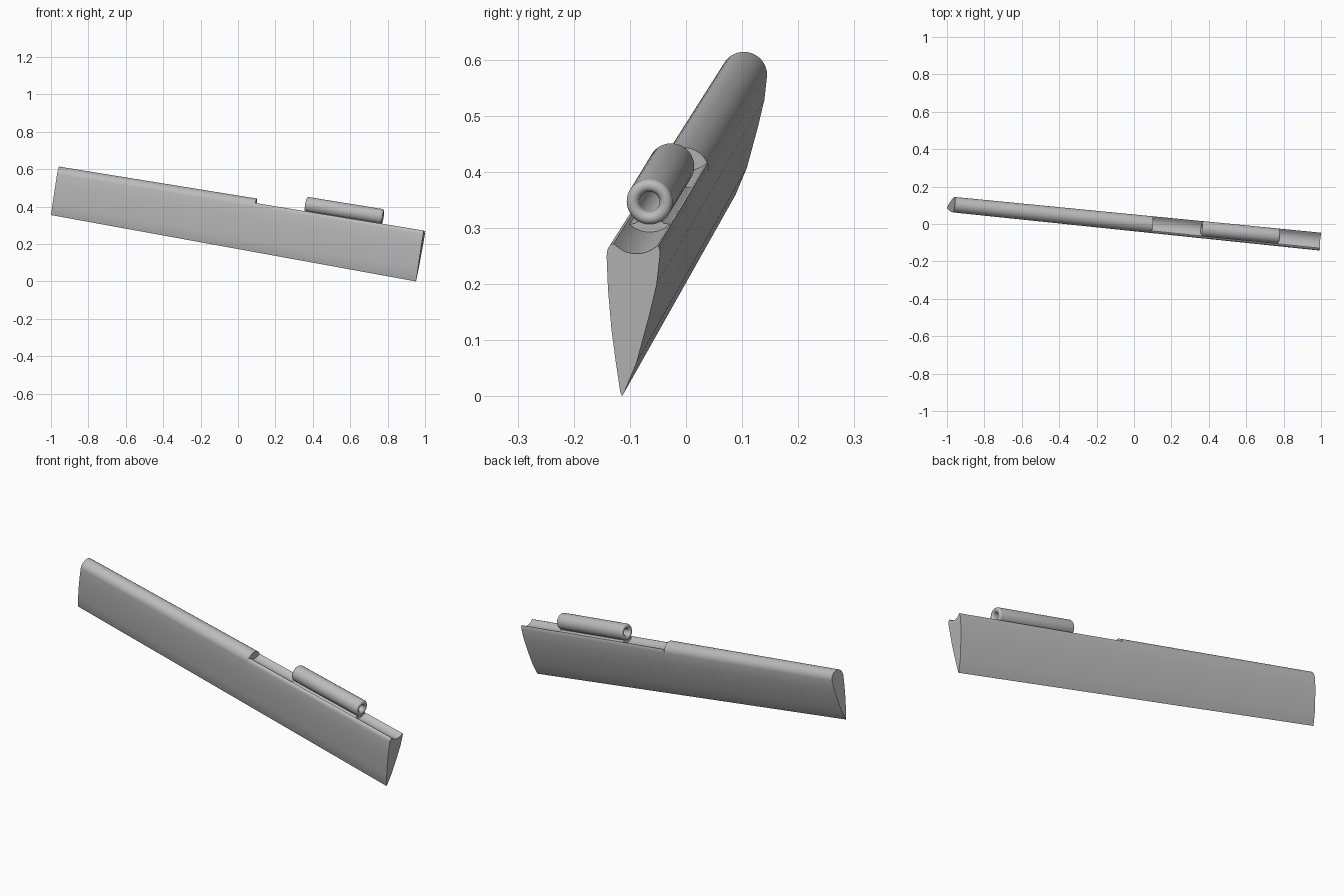
import bpy
import bmesh
from math import pi, sin, cos, radians
from mathutils import Vector, Matrix

cube = bpy.data.objects.get("Cube")
if cube:
    bpy.data.objects.remove(cube)

grey = bpy.data.materials.new("plain_grey")
grey.use_nodes = True
grey.diffuse_color = (0.5, 0.5, 0.5, 1)
grey.node_tree.nodes["Principled BSDF"].inputs["Base Color"].default_value = (0.5, 0.5, 0.5, 1)


def loft(name, rings, caps=(True, True), closed=False):
    """Skin a list of equal rings, with optional end caps."""
    bm = bmesh.new()
    vs = [[bm.verts.new(p) for p in ring] for ring in rings]
    n = len(vs[0])
    pairs = list(zip(vs, vs[1:]))
    if closed:
        pairs.append((vs[-1], vs[0]))
    for a, b in pairs:
        for i in range(n):
            j = (i + 1) % n
            bm.faces.new((a[i], a[j], b[j], b[i]))
    if not closed:
        for ring, cap in zip((vs[0], vs[-1]), caps):
            if cap:
                bm.faces.new(ring)
    bmesh.ops.recalc_face_normals(bm, faces=bm.faces)
    mesh = bpy.data.meshes.new(name)
    bm.to_mesh(mesh)
    bm.free()
    mesh.materials.append(grey)
    ob = bpy.data.objects.new(name, mesh)
    bpy.context.collection.objects.link(ob)
    bpy.ops.object.select_all(action='DESELECT')
    ob.select_set(True)
    bpy.context.view_layer.objects.active = ob
    bpy.ops.object.shade_smooth_by_angle(angle=radians(40))
    return ob


def arc(cy, cz, r, start, end, steps):
    angles = [radians(start + (end - start) * i / steps) for i in range(steps + 1)]
    return [(cy + r * cos(a), cz + r * sin(a)) for a in angles]


# Blade cross-sections as (depth, height) from the thin lower edge
front_flank = [(0.001, 0), (-0.002, 0.006), (-0.010, 0.06), (-0.018, 0.12), (-0.024, 0.19)]
back_flank = [(0.063, 0.2), (0.05, 0.145), (0.027, 0.06), (0.004, 0.005)]
round_top = arc(0.021, 0.25, 0.0475, 180, 0, 20)
front_lip = [(-0.0265, 0.25), (-0.025, 0.262), (-0.020, 0.270), (-0.014, 0.272)]
back_lip = [(0.066, 0.268), (0.0685, 0.26), (0.0685, 0.25)]
groove = arc(0.027, 0.308, 0.054, 228, 312, 14)
full_section = front_flank + round_top + back_flank
grooved_section = front_flank + front_lip + groove + back_lip + back_flank

edge_start = Vector((-1, 0.085, 0.355))
edge_end = Vector((0.952, -0.115, 0))


def place(section, t):
    """Section at fraction t of the span, growing slightly along it."""
    base = edge_start.lerp(edge_end, t)
    s = 0.87 + 0.13 * t
    return [base + s * Vector((0.16 * z + 0.1 * y, y, z)) for y, z in section]


step = 0.54
loft("blade_full_part", [place(full_section, 0), place(full_section, step)])
loft("blade_grooved_part", [place(grooved_section, step), place(grooved_section, 1)],
     caps=(False, True))

# Hinge frame: x along the hinge, z upwards
tube_a = Vector((0.362, -0.025, 0.412))
tube_b = Vector((0.776, -0.066, 0.345))
ax = (tube_b - tube_a).normalized()
ay = Vector((0, 0, 1)).cross(ax).normalized()
az = ax.cross(ay)
frame = Matrix((ax, ay, az)).transposed()
length = (tube_b - tube_a).length


def hinge_point(x, y, z):
    return tube_a + frame @ Vector((x, y, z))


# Hinge tube: hollow, with fully rounded ends
outer, inner = 0.041, 0.018
mid, fillet = (outer + inner) / 2, (outer - inner) / 2
wall = arc(length - fillet, mid, fillet, 90, -90, 10) + arc(fillet, mid, fillet, 270, 90, 10)
sides = 40
loft("hinge_tube",
     [[hinge_point(x, r * cos(2 * pi * i / sides), r * sin(2 * pi * i / sides))
       for i in range(sides)] for x, r in wall], closed=True)

# Flared neck joining the tube to the groove
flare = [(-0.021, -0.031), (-0.022, -0.036), (-0.026, -0.0385), (-0.036, -0.040)]
neck = flare + arc(0, 0, 0.056, 230, 310, 12) + [(-y, z) for y, z in reversed(flare)]
loft("hinge_neck",
     [[hinge_point(x, y, z) for y, z in neck] for x in (fillet * 0.6, length - fillet * 0.6)])
